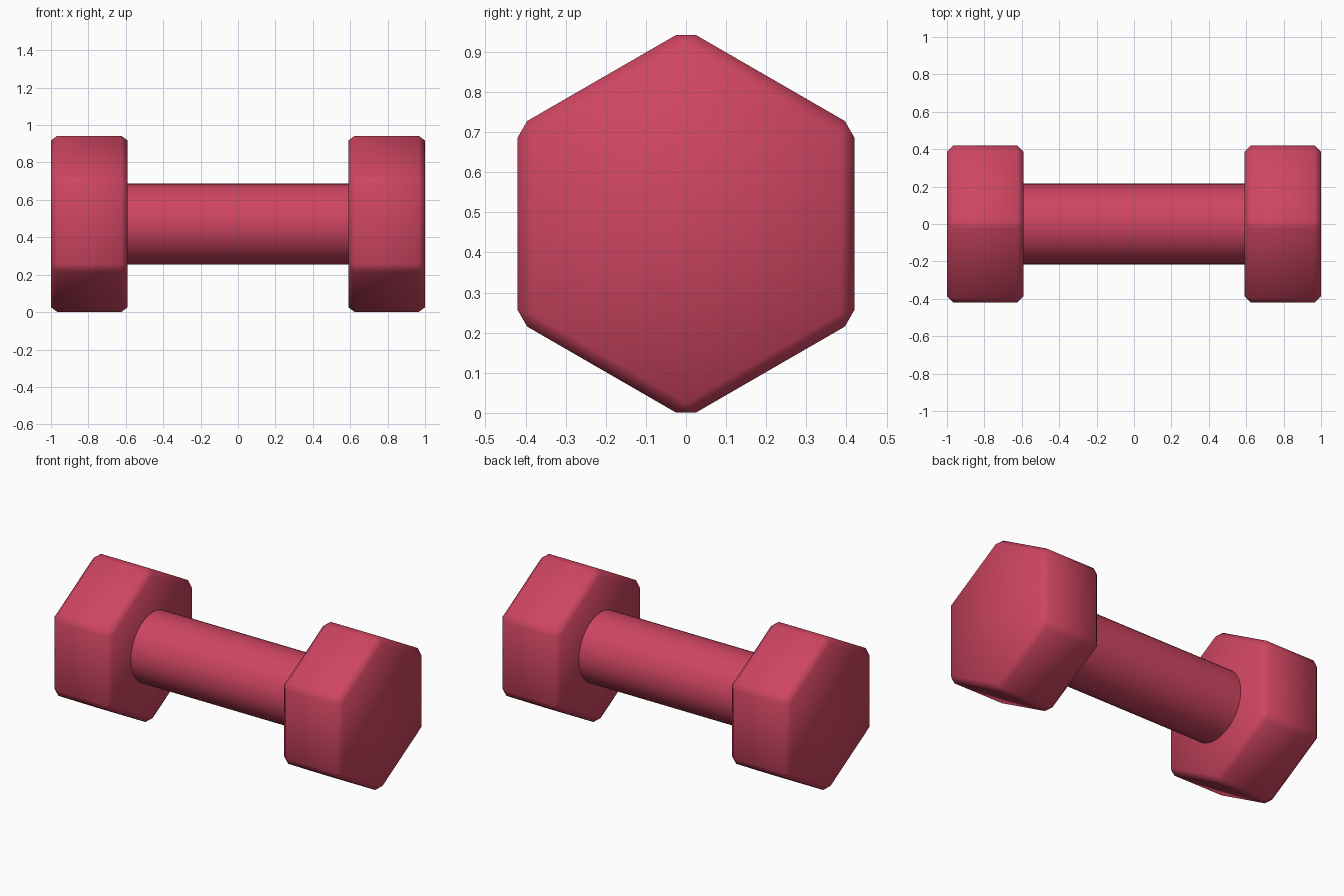
import bpy, bmesh
from math import sin, cos, tau

if "Cube" in bpy.data.objects:
    bpy.data.objects.remove(bpy.data.objects["Cube"])

CENTRE_Z = 0.4715

mat = bpy.data.materials.new("red_coating")
mat.diffuse_color = (0.62, 0.06, 0.12, 1)
mat.use_nodes = True
mat.node_tree.nodes["Principled BSDF"].inputs["Base Color"].default_value = mat.diffuse_color


def prism_along_x(name, sides, radius, x0, x1, bevel=0.0):
    """Prism along x with one corner pointing straight up."""
    bm = bmesh.new()
    ring = [bm.verts.new((x0, radius * sin(tau * i / sides),
                          CENTRE_Z + radius * cos(tau * i / sides)))
            for i in range(sides)]
    face = bm.faces.new(ring)
    ext = bmesh.ops.extrude_face_region(bm, geom=[face], use_keep_orig=True)
    top = [g for g in ext["geom"] if isinstance(g, bmesh.types.BMVert)]
    bmesh.ops.translate(bm, verts=top, vec=(x1 - x0, 0, 0))
    bmesh.ops.recalc_face_normals(bm, faces=bm.faces[:])
    if bevel:
        bmesh.ops.bevel(bm, geom=bm.edges[:], offset=bevel, segments=1,
                        offset_type='WIDTH', affect='EDGES', profile=0.5)
    for f in bm.faces:
        f.smooth = True
    me = bpy.data.meshes.new(name)
    bm.to_mesh(me)
    bm.free()
    me.materials.append(mat)
    ob = bpy.data.objects.new(name, me)
    bpy.context.collection.objects.link(ob)
    return ob


# Hexagonal heads with chamfered edges
prism_along_x("left_head", 6, 0.485, -1.0, -0.59, 0.048)
prism_along_x("right_head", 6, 0.485, 0.59, 1.0, 0.048)

# Round handle, ends sunk slightly into the heads
handle = prism_along_x("handle", 32, 0.217, -0.6, 0.6)
bpy.context.view_layer.objects.active = handle
handle.select_set(True)
bpy.ops.object.shade_smooth_by_angle()
